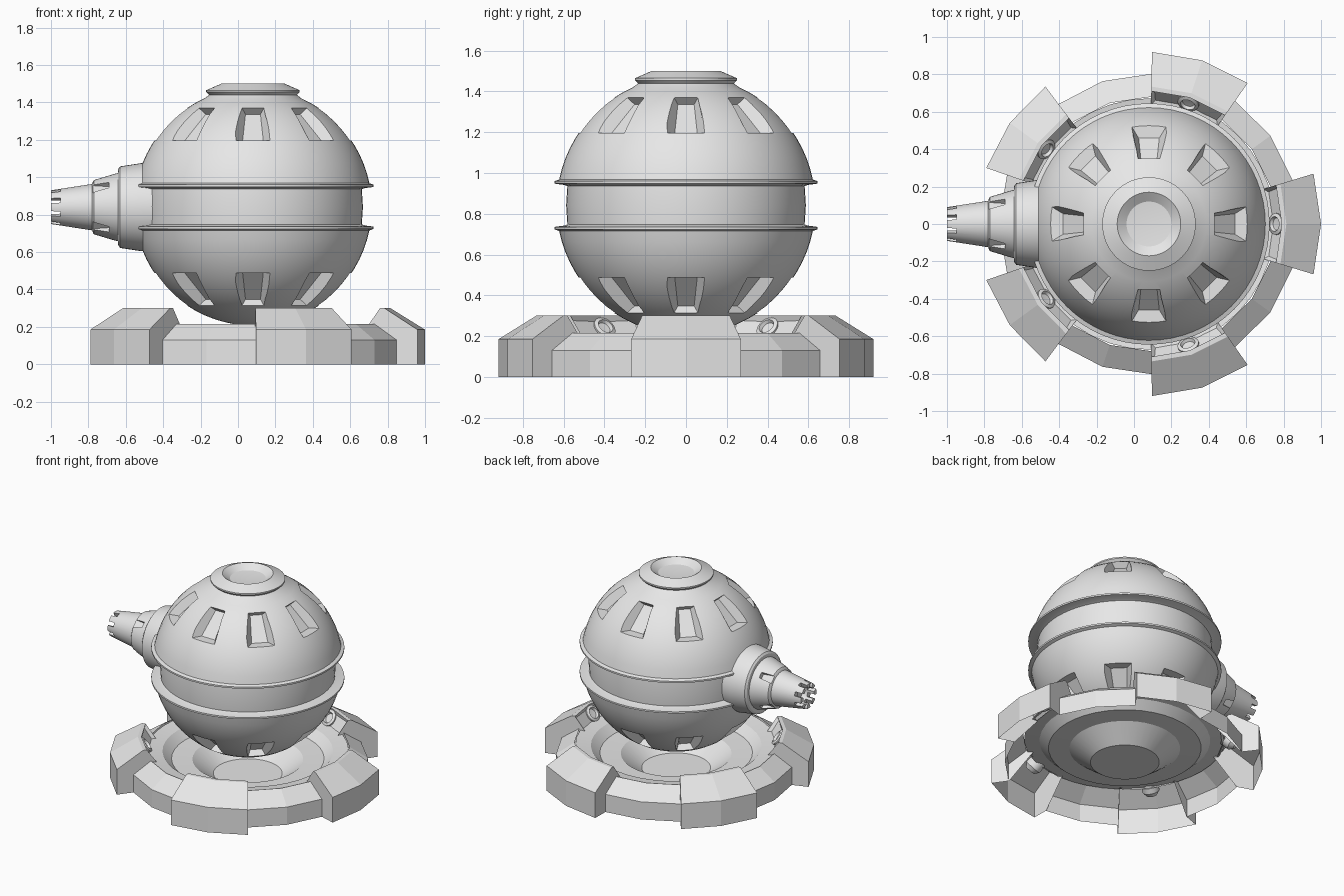
import bpy, bmesh
from math import sin, cos, radians, pi
from mathutils import Matrix, Vector

if "Cube" in bpy.data.objects:
    bpy.data.objects.remove(bpy.data.objects["Cube"], do_unlink=True)

CX, CZ, R = 0.08, 0.842, 0.635      # ball centre and radius

grey = bpy.data.materials.new("light_grey")
grey.use_nodes = True
grey.diffuse_color = (0.8, 0.8, 0.8, 1)
grey.node_tree.nodes["Principled BSDF"].inputs["Base Color"].default_value = (0.8, 0.8, 0.8, 1)


def finish(name, bm, matrix=Matrix(), smooth=False):
    bmesh.ops.remove_doubles(bm, verts=bm.verts, dist=1e-5)
    bmesh.ops.recalc_face_normals(bm, faces=bm.faces)
    bm.transform(matrix)
    mesh = bpy.data.meshes.new(name)
    bm.to_mesh(mesh)
    bm.free()
    obj = bpy.data.objects.new(name, mesh)
    mesh.materials.append(grey)
    bpy.context.collection.objects.link(obj)
    if smooth:
        shade(obj)
    return obj


def shade(obj):
    bpy.ops.object.select_all(action='DESELECT')
    obj.select_set(True)
    bpy.context.view_layer.objects.active = obj
    bpy.ops.object.shade_smooth_by_angle(angle=radians(28))


def lathe(profile, angles, closed=False):
    """Sweep (radius, height) points through the given angles."""
    bm = bmesh.new()
    cols = [[bm.verts.new((r * cos(a), r * sin(a), z)) for r, z in profile] for a in angles]
    pairs = list(zip(cols, cols[1:])) + ([(cols[-1], cols[0])] if closed else [])
    for p, q in pairs:
        for i in range(len(profile) - 1):
            corners = [p[i], q[i], q[i + 1], p[i + 1]]
            if profile[i][0] == 0:
                corners.pop(1)
            elif profile[i + 1][0] == 0:
                corners.pop(2)
            bm.faces.new(corners)
    return bm, cols


def full_turn(n):
    return [2 * pi * i / n for i in range(n)]


def hull_box(bm, points, matrix):
    """Eight corners: first four one end, last four the other."""
    v = [bm.verts.new(matrix @ Vector(p)) for p in points]
    bm.faces.new(v[:4])
    bm.faces.new(v[4:])
    for i in range(4):
        j = (i + 1) % 4
        bm.faces.new((v[i], v[j], v[4 + j], v[4 + i]))


def cut(target, cutter):
    mod = target.modifiers.new("cut", 'BOOLEAN')
    mod.operation, mod.solver, mod.object = 'DIFFERENCE', 'EXACT', cutter
    cutter.hide_render = True
    bpy.context.view_layer.objects.active = target
    bpy.ops.object.modifier_apply(modifier=mod.name)
    bpy.data.objects.remove(cutter, do_unlink=True)
    shade(target)


# Ball: two domes with thin flanges, a recessed drum between, and a dished cap
def arc(a, b, n):
    steps = [radians(a + (b - a) * i / n) for i in range(n + 1)]
    return [(R * cos(t), CZ + R * sin(t)) for t in steps]


flange = [(0.645, 0.118), (0.645, 0.106), (0.6, 0.1), (0.582, 0.094)]
drum = [(r, CZ - h) for r, h in flange] + [(0.588, CZ)] + [(r, CZ + h) for r, h in reversed(flange)]
cap = [(0.235, 1.44), (0.25, 1.455), (0.25, 1.465), (0.17, 1.5), (0.12, 1.465), (0, 1.455)]
profile = [(0, 0.215)] + arc(-81, -11.5, 14) + drum + arc(11.5, 66, 11) + cap
ball = finish("ball_body", lathe(profile, full_turn(64), True)[0], Matrix.Translation((CX, 0, 0)))

# Tapered window recesses, eight around each dome
n, t = Vector((1, 0, 1)).normalized(), Vector((-1, 0, 1)).normalized()
low, high = Vector((0.53, 0, 0.355)), Vector((0.352, 0, 0.53))
side = Vector((0, 1, 0))
inner_low, inner_high = low + t * 0.05 - n * 0.05, high - n * 0.05
outer = [low - side * 0.098, low + side * 0.098, high + side * 0.06, high - side * 0.06]
inner = [inner_low - side * 0.055, inner_low + side * 0.055,
         inner_high + side * 0.04, inner_high - side * 0.04]
outer = [i + (o - i) * 1.5 for o, i in zip(outer, inner)]
bm = bmesh.new()
for k in range(8):
    for flip in (1, -1):
        m = (Matrix.Translation((CX, 0, CZ)) @ Matrix.Rotation(k * pi / 4, 4, 'Z')
             @ Matrix.Diagonal((1, 1, flip, 1)))
        hull_box(bm, inner + outer, m)
cut(ball, finish("window_cutter", bm))

# Cannon pointing to -x
to_cannon = Matrix.Translation((0, 0, 0.84)) @ Matrix.Rotation(-pi / 2, 4, 'Y')
profile = [(0, 0.42), (0.235, 0.42), (0.235, 0.52), (0.218, 0.63), (0.205, 0.64), (0.182, 0.642),
           (0.178, 0.66), (0.145, 0.77), (0.138, 0.775), (0.124, 0.78), (0.09, 1.0),
           (0.062, 1.0), (0.058, 0.91), (0, 0.91)]
cannon = finish("cannon", lathe(profile, full_turn(48), True)[0], to_cannon)


# Slots in the collar and notches in the muzzle
def slot_ring(bm, count, turn, r0, r1, w0, w1, d0, d1):
    for k in range(count):
        m = to_cannon @ Matrix.Rotation(2 * pi * (k + turn) / count, 4, 'Z')
        ends = [[(r0, -w, d), (r0, w, d), (r1, w, d), (r1, -w, d)] for w, d in ((w0, d0), (w1, d1))]
        hull_box(bm, ends[0] + ends[1], m)


bm = bmesh.new()
slot_ring(bm, 4, 0.5, 0.135, 0.25, 0.02, 0.03, 0.69, 0.8)
slot_ring(bm, 8, 0.5, 0.045, 0.15, 0.014, 0.014, 0.95, 1.05)
cut(cannon, finish("slot_cutter", bm))

# Base: raised blocks, lower ring sections between, and a small lamp in each block
HALF = radians(17)
STEP = 2 * pi / 5
block_profile = [(0.92, 0), (0.92, 0.185), (0.735, 0.3), (0.71, 0.3), (0.635, 0.195)]
ring_profile = [(0.803, 0), (0.803, 0.13), (0.68, 0.215)]
lamp_profile = [(0, -0.085), (0.035, -0.085), (0.058, -0.055), (0.058, 0.005),
                (0.04, 0.012), (0.033, -0.005), (0, -0.008)]
for k in range(5):
    place = Matrix.Translation((CX, 0, 0)) @ Matrix.Rotation(k * STEP, 4, 'Z')

    bm, cols = lathe(block_profile, [-HALF, 0, HALF])
    for col, a in ((cols[0], -HALF), (cols[2], HALF)):
        foot = bm.verts.new((0.8 * cos(a), 0.8 * sin(a), 0))
        bm.faces.new(col + [foot])
    # Recessed panel on the inner slope
    bmesh.ops.recalc_face_normals(bm, faces=bm.faces)
    slope = [f for f in bm.faces if len(f.verts) == 4 and f.calc_center_median().xy.length < 0.69]
    bmesh.ops.inset_region(bm, faces=slope, thickness=0.022, depth=-0.02)
    finish(f"base_block_{k + 1}", bm, place)

    bm, _ = lathe(ring_profile, [HALF, STEP / 2, STEP - HALF])
    finish(f"base_ring_{k + 1}", bm, place)

    tilt = Matrix.Translation((0.68, 0, 0.242)) @ Matrix.Rotation(radians(-52), 4, 'Y')
    finish(f"lamp_{k + 1}", lathe(lamp_profile, full_turn(20), True)[0], place @ tilt, True)

# Stepped dish under the ball, with a sunken centre
dish_profile = [(0.672, 0.205), (0.57, 0.19), (0.51, 0.135), (0.37, 0.13), (0.23, 0.025), (0, 0.025)]
finish("base_dish", lathe(dish_profile, full_turn(40), True)[0],
       Matrix.Translation((CX, 0, 0)), True)
